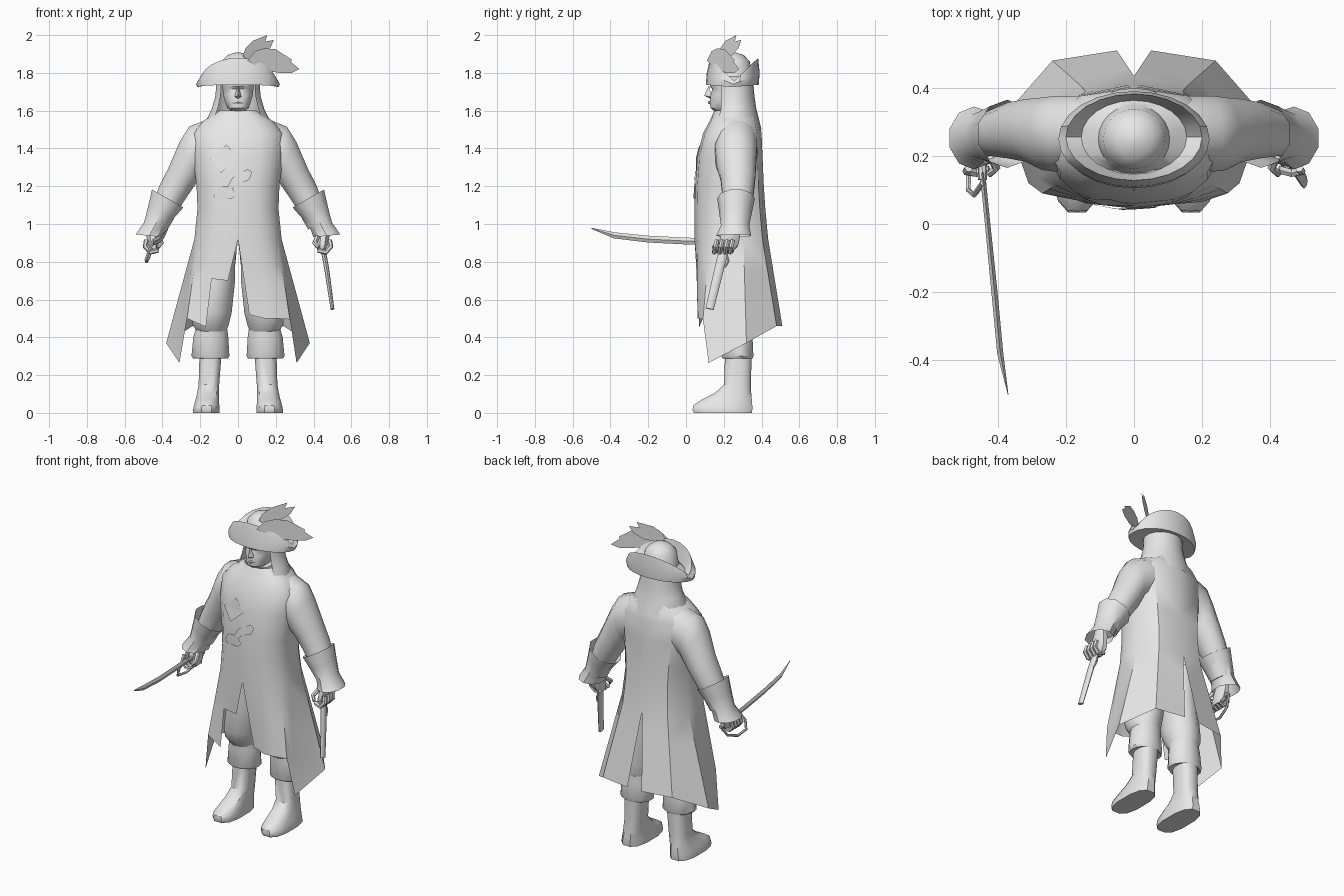
import bpy, bmesh, math
from mathutils import Vector

cloth = bpy.data.materials.new("plain_grey")
cloth.diffuse_color = (0.8, 0.8, 0.8, 1)


def finish(name, bm, smooth=True, angle=40):
    bmesh.ops.remove_doubles(bm, verts=bm.verts, dist=0.0005)
    bmesh.ops.recalc_face_normals(bm, faces=bm.faces)
    me = bpy.data.meshes.new(name)
    bm.to_mesh(me)
    bm.free()
    me.materials.append(cloth)
    ob = bpy.data.objects.new(name, me)
    bpy.context.collection.objects.link(ob)
    if smooth:
        bpy.ops.object.select_all(action='DESELECT')
        ob.select_set(True)
        bpy.context.view_layer.objects.active = ob
        bpy.ops.object.shade_smooth_by_angle(angle=math.radians(angle))
    return ob


def skin(bm, rings, closed=True, caps=(False, False)):
    """Bridge a list of point rings with quads."""
    vs = [[bm.verts.new(p) for p in r] for r in rings]
    n = len(vs[0])
    for a, b in zip(vs, vs[1:]):
        for i in range(n if closed else n - 1):
            j = (i + 1) % n
            bm.faces.new((a[i], a[j], b[j], b[i]))
    if caps[0]:
        bm.faces.new(vs[0])
    if caps[1]:
        bm.faces.new(vs[-1])


def spow(v, p):
    return math.copysign(abs(v) ** p, v)


def tube(name, rows, s=1, n=12, p=1.0, caps=(True, True)):
    """Rows are (outer x, outer z, inner x, inner z, front y, back y)."""
    bm, rings = bmesh.new(), []
    for x1, z1, x2, z2, y0, y1 in rows:
        ring = []
        for i in range(n):
            a = math.tau * (i + 0.5) / n
            c, d = spow(math.cos(a), p), spow(math.sin(a), p)
            ring.append((s * ((x1 + x2) / 2 + (x1 - x2) / 2 * c),
                         (y0 + y1) / 2 + (y1 - y0) / 2 * d,
                         (z1 + z2) / 2 + (z1 - z2) / 2 * c))
        rings.append(ring)
    skin(bm, rings, caps=caps)
    return finish(name, bm)


def rod(name, pts, radii, n=6, up=(0, 0, 1)):
    """Sweep an ellipse (side radius, up radius) along points."""
    bm, rings = bmesh.new(), []
    pts = [Vector(p) for p in pts]
    for k, p in enumerate(pts):
        d = (pts[min(k + 1, len(pts) - 1)] - pts[max(k - 1, 0)]).normalized()
        u = d.cross(Vector(up)).normalized()
        v = u.cross(d)
        ra, rb = radii[min(k, len(radii) - 1)]
        rings.append([p + u * ra * math.cos(math.tau * i / n)
                      + v * rb * math.sin(math.tau * i / n) for i in range(n)])
    skin(bm, rings, caps=(True, True))
    return finish(name, bm)


# Coat: (z, half width, front y, back y) and angles of the columns
torso = [(1.60, .10, .15, .37), (1.545, .19, .125, .385), (1.48, .245, .09, .40),
         (1.36, .245, .06, .405), (1.20, .225, .048, .412), (1.08, .22, .045, .42),
         (.92, .237, .045, .435)]
cols = [0, .13, .22, .33, .42, .58, .8, 1]
side_hem = [(.31, .12, .265), (.38, .32, .37), (.24, .48, .46), (.05, .51, .46)]
hems = {1: [(.06, .07, .52), (.14, .06, .5), (.20, .065, .5), (.275, .09, .495)] + side_hem,
        -1: [(.053, .06, .70), (.14, .06, .71), (.17, .07, .455), (.27, .09, .5)] + side_hem}
bm = bmesh.new()
for s, hem in hems.items():
    rings = [[Vector((s * w * max(math.sin(math.pi * t), 0) ** .8 if 0 < t < 1 else 0,
                      (f + b) / 2 - (b - f) / 2 * spow(math.cos(math.pi * t), .8), z))
              for t in cols] for z, w, f, b in torso]
    waist = rings[-1]
    for k in (1 / 3, 2 / 3, 1):
        rings.append([p.lerp(Vector((s * h[0], h[1], h[2])), k) for p, h in zip(waist, hem)])
    skin(bm, rings, closed=False)
finish("coat", bm)


def coat_y(x, z):
    for (z1, w1, f1, b1), (z0, w0, f0, b0) in zip(torso, torso[1:]):
        if z0 <= z <= z1:
            k = (z - z0) / (z1 - z0)
            w, f, b = w0 + k * (w1 - w0), f0 + k * (f1 - f0), b0 + k * (b1 - b0)
            return (f + b) / 2 - (b - f) / 2 * (1 - abs(x / w) ** 2.5) ** .4


def plate(name, outline, depth):
    """Thin flat piece from an x,z outline; depth gives its y."""
    bm = bmesh.new()
    f = bm.faces.new([bm.verts.new((x, depth(x, z), z)) for x, z in outline])
    bmesh.ops.triangulate(bm, faces=[f])
    return finish(name, bm, smooth=False)


# Chest patch and ornament
plate("chest_patch", [(-.15, 1.35), (-.06, 1.42), (0, 1.35), (-.09, 1.27)],
      lambda x, z: coat_y(x, z) - .006)
plate("chest_ornament", [(-.13, 1.15), (-.105, 1.195), (-.055, 1.20), (-.03, 1.245),
                         (.05, 1.29), (.075, 1.275), (.06, 1.235), (0, 1.21),
                         (-.03, 1.185), (-.005, 1.16), (-.03, 1.135), (-.115, 1.13)],
      lambda x, z: coat_y(x, z) - .006)

# Limbs, mirrored
for s, side in ((1, "left"), (-1, "right")):
    tube(side + "_sleeve", [(.12, 1.575, .12, 1.30, .17, .38), (.26, 1.52, .19, 1.26, .15, .38),
                            (.31, 1.44, .205, 1.23, .155, .375), (.37, 1.30, .235, 1.19, .18, .37),
                            (.42, 1.20, .29, 1.11, .19, .36), (.48, 1.03, .37, .97, .20, .33)], s)
    tube(side + "_cuff", [(.46, 1.185, .285, 1.085, .165, .365), (.478, 1.10, .335, 1.03, .175, .35),
                          (.50, 1.01, .38, .975, .185, .335), (.545, .945, .395, .93, .16, .345)],
         s, 10, caps=(False, False))
    tube(side + "_hand", [(.485, 1.0, .42, .99, .21, .29), (.488, .94, .415, .93, .18, .29),
                          (.48, .89, .412, .88, .165, .28), (.462, .86, .42, .85, .175, .25)], s, 8)
    for i in range(4):  # curled fingers
        y = .165 + .028 * i
        rod(f"{side}_finger_{i + 1}", [(s * .485, y, .915), (s * .492, y - .01, .88),
                                       (s * .465, y - .015, .85), (s * .425, y - .005, .86)],
            [(.013, .013)], 6, up=(0, 1, 0.1))
    rod(side + "_thumb", [(s * .42, .20, .93), (s * .405, .165, .90), (s * .425, .145, .875)],
        [(.014, .014), (.013, .013), (.009, .009)])
    tube(side + "_breeches", [(.20, .92, .01, .92, .13, .37), (.22, .70, .012, .70, .12, .37),
                              (.245, .53, .03, .53, .13, .365), (.245, .47, .045, .47, .15, .36),
                              (.22, .43, .06, .43, .18, .35)], s)
    tube(side + "_knee_cuff", [(.225, .45, .055, .45, .18, .355), (.24, .40, .048, .40, .185, .355),
                               (.25, .30, .042, .30, .185, .36), (.24, .288, .05, .288, .19, .355),
                               (.20, .30, .09, .30, .21, .345)], s)
    tube(side + "_boot", [(.205, .32, .085, .32, .205, .35), (.21, .15, .098, .15, .20, .345),
                          (.218, .105, .10, .105, .15, .348), (.226, .07, .10, .07, .08, .352),
                          (.235, .04, .097, .04, .035, .355), (.24, .015, .095, .015, .03, .355),
                          (.24, 0, .095, 0, .038, .353)], s, 12, .75)


# Head, nose and lips: (z, half width, front y, back y)
def upright(name, rows, n=16, p=1.0):
    return tube(name, [(w, z, -w, z, f, b) for z, w, f, b in rows], 1, n, p)


upright("head", [(1.53, .07, .18, .32), (1.59, .06, .17, .32), (1.60, .04, .145, .30),
                 (1.615, .058, .128, .30), (1.65, .07, .125, .32), (1.685, .08, .13, .33),
                 (1.715, .083, .137, .34), (1.73, .085, .124, .34), (1.77, .085, .13, .34)], 16, .85)
bm = bmesh.new()
v = [bm.verts.new(p) for p in ((0, .096, 1.68), (-.02, .135, 1.672), (0, .135, 1.66),
                               (.02, .135, 1.672), (0, .122, 1.735))]
for i, j in ((1, 2), (2, 3), (3, 4), (4, 1)):
    bm.faces.new((v[0], v[i], v[j]))
finish("nose", bm, angle=60)
rod("lips", [(-.028, .135, 1.641), (0, .122, 1.643), (.028, .135, 1.641)],
    [(.003, .003), (.006, .009), (.003, .003)])

# Long hair, open at the face
bm = bmesh.new()
rings = []
for z, w, f, b in ((1.77, .115, .15, .355), (1.68, .12, .15, .362), (1.61, .14, .145, .372),
                   (1.56, .165, .125, .385), (1.50, .17, .10, .40)):
    angles = [math.radians(-130 + 260 * i / 16) for i in range(17)]
    rings.append([(w * math.sin(a), (f + b) / 2 + (b - f) / 2 * math.cos(a), z) for a in angles])
skin(bm, rings, closed=False)
finish("hair", bm)

# Cocked hat: (x radius, y radius, centre y, z, extra height at front and back)
bm = bmesh.new()
rings = []
for rx, ry, cy, z, lift in ((.11, .10, .25, 1.745, 0), (.215, .14, .245, 1.725, .012),
                            (.222, .14, .25, 1.74, .06), (.20, .127, .255, 1.757, .122),
                            (.155, .108, .255, 1.745, .02), (.105, .10, .25, 1.78, 0),
                            (.09, .088, .25, 1.86, 0), (.055, .055, .25, 1.895, 0),
                            (.012, .012, .25, 1.908, 0)):
    ring = []
    for i in range(24):
        a = math.tau * i / 24
        ring.append((rx * math.cos(a), cy + ry * math.sin(a), z + lift * abs(math.sin(a))))
    rings.append(ring)
skin(bm, rings, caps=(True, True))
finish("hat", bm, angle=35)

# Feathers
plate("tall_feather", [(.025, 1.89), (.04, 1.93), (.08, 1.97), (.155, 2.0), (.14, 1.965),
                       (.19, 1.975), (.17, 1.93), (.12, 1.89), (.05, 1.87)],
      lambda x, z: .15 + .75 * x)
plate("long_feather", [(.05, 1.865), (.09, 1.915), (.14, 1.93), (.20, 1.925), (.285, 1.87),
                       (.275, 1.84), (.325, 1.82), (.285, 1.80), (.22, 1.80), (.13, 1.815)],
      lambda x, z: .08 + .62 * x)

# Curved sword with hilt and knuckle guard
rod("sword_blade", [(-.445, .15, .905), (-.43, 0, .91), (-.41, -.2, .92),
                    (-.393, -.38, .94), (-.37, -.5, .977)],
    [(.008, .018), (.008, .018), (.009, .018), (.009, .016), (.001, .003)], 4)
rod("sword_grip", [(-.445, .13, .905), (-.45, .30, .89)], [(.013, .013)], 8)
rod("sword_guard", [(-.445, .12, .92), (-.47, .085, .86), (-.487, .10, .81), (-.485, .18, .80),
                    (-.47, .26, .83), (-.45, .30, .89)], [(.008, .008)], 6, up=(1, 0, 0))

# Pistol
rod("pistol_barrel", [(.452, .20, .86), (.47, .175, .76), (.50, .125, .55)],
    [(.013, .026), (.013, .025), (.010, .022)], 8, up=(0, 1, 0))
rod("pistol_grip", [(.44, .25, .95), (.445, .22, .91), (.453, .20, .85)],
    [(.016, .024), (.013, .02), (.013, .024)], 8, up=(0, 1, 0))
rod("trigger_guard", [(.455, .215, .84), (.46, .225, .805), (.468, .21, .775), (.472, .18, .765)],
    [(.005, .005)], 6, up=(1, 0, 0))
